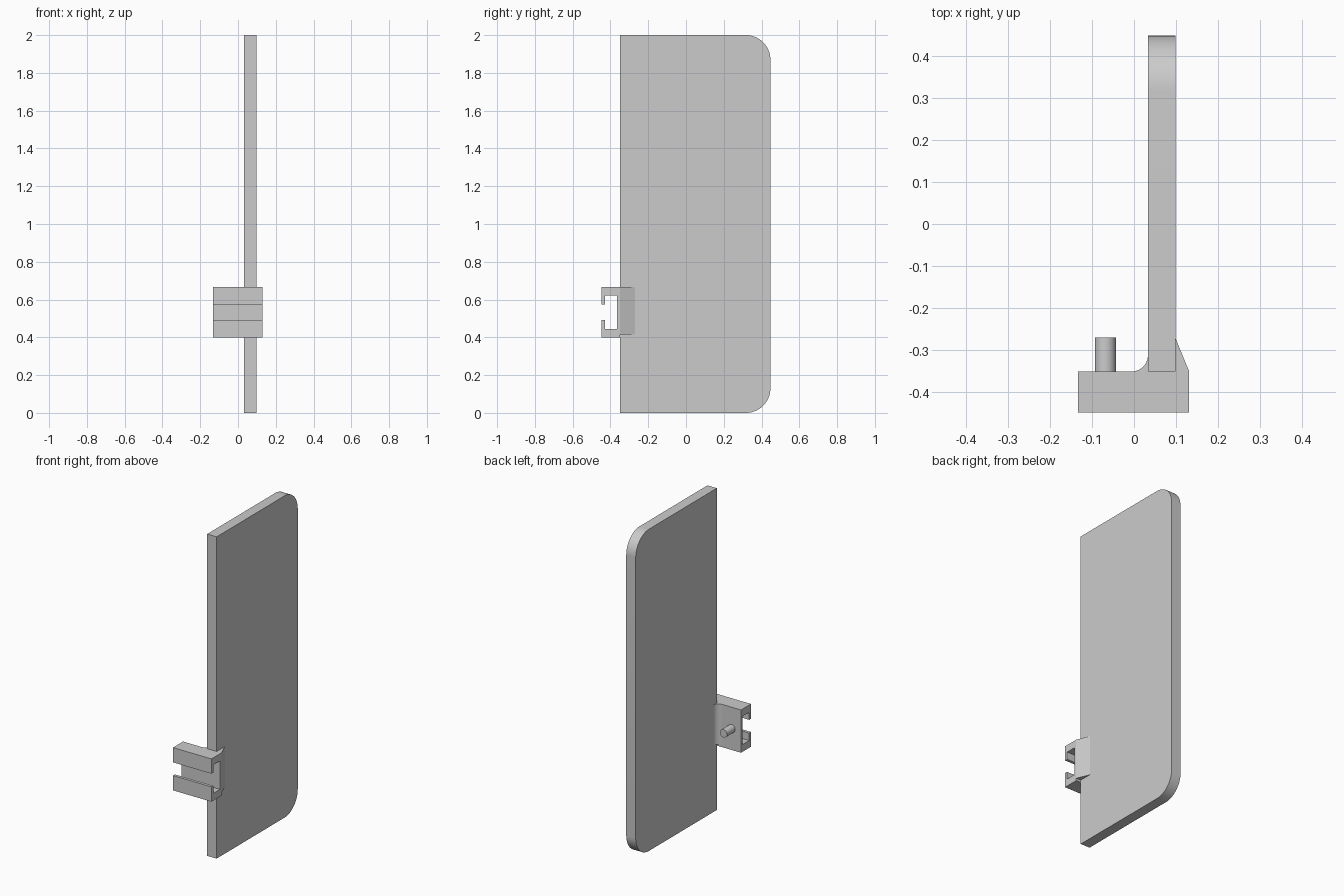
import bpy, math
from mathutils import Vector

cube = bpy.data.objects.get("Cube")
if cube:
    bpy.data.objects.remove(cube, do_unlink=True)

# Single grey material
grey = bpy.data.materials.new("light_grey")
grey.use_nodes = True
colour = (0.6, 0.6, 0.6, 1)
grey.diffuse_color = colour
grey.node_tree.nodes["Principled BSDF"].inputs["Base Color"].default_value = colour


def arc(cx, cy, r, start, end, steps):
    """Points along a circular arc, angles in degrees."""
    angles = [math.radians(start + (end - start) * i / steps) for i in range(steps + 1)]
    return [(cx + r * math.cos(a), cy + r * math.sin(a)) for a in angles]


def prism(name, outline, low, high, axis):
    """Extrude a YZ outline along x, or an XY outline along z."""
    def place(p, h):
        return (h, *p) if axis == "x" else (*p, h)
    n = len(outline)
    verts = [place(p, h) for h in (low, high) for p in outline]
    faces = [list(range(n))[::-1], list(range(n, 2 * n))]
    faces += [[i, (i + 1) % n, n + (i + 1) % n, n + i] for i in range(n)]
    mesh = bpy.data.meshes.new(name)
    mesh.from_pydata(verts, [], faces)
    obj = bpy.data.objects.new(name, mesh)
    bpy.context.collection.objects.link(obj)
    return finish(obj)


def finish(obj):
    obj.data.materials.append(grey)
    bpy.ops.object.select_all(action="DESELECT")
    obj.select_set(True)
    bpy.context.view_layer.objects.active = obj
    bpy.ops.object.shade_smooth_by_angle(angle=math.radians(25))
    return obj


# Tall panel, rounded on its two rear corners
FRONT, BACK, R = -0.35, 0.447, 0.13
panel = [(FRONT, 0)] + arc(BACK - R, R, R, -90, 0, 16)
panel += arc(BACK - R, 2 - R, R, 0, 90, 16) + [(FRONT, 2)]
prism("panel", panel, 0.033, 0.098, "x")

# C-shaped channel clip, built from its lower half mirrored in height
MID = 0.533
half = [(-0.365, 0.088), (-0.43, 0.088), (-0.43, 0.041), (-0.448, 0.041),
        (-0.448, 0.133), (FRONT, 0.133)]
clip = [(y, MID - d) for y, d in half] + [(y, MID + d) for y, d in reversed(half)]
prism("channel_clip", clip, -0.133, 0.131, "x")

# Gusset and concave fillet joining the clip to the panel
prism("gusset", [(0.098, FRONT), (0.131, FRONT), (0.098, -0.27)], 0.415, 0.666, "z")
fillet = [(0.033, FRONT)] + arc(-0.005, FRONT + 0.038, 0.038, 0, -90, 10)
prism("fillet", fillet, 0.415, 0.666, "z")

# Locating pin on the back of the clip
bpy.ops.mesh.primitive_cylinder_add(vertices=32, radius=0.025, depth=0.085,
                                    location=(-0.068, -0.3125, MID),
                                    rotation=(math.pi / 2, 0, 0))
pin = bpy.context.object
pin.name = "locating_pin"
finish(pin)

# Make every outline face outward
for obj in bpy.context.collection.objects:
    if obj.type == "MESH":
        bpy.context.view_layer.objects.active = obj
        bpy.ops.object.mode_set(mode="EDIT")
        bpy.ops.mesh.select_all(action="SELECT")
        bpy.ops.mesh.normals_make_consistent(inside=False)
        bpy.ops.object.mode_set(mode="OBJECT")
